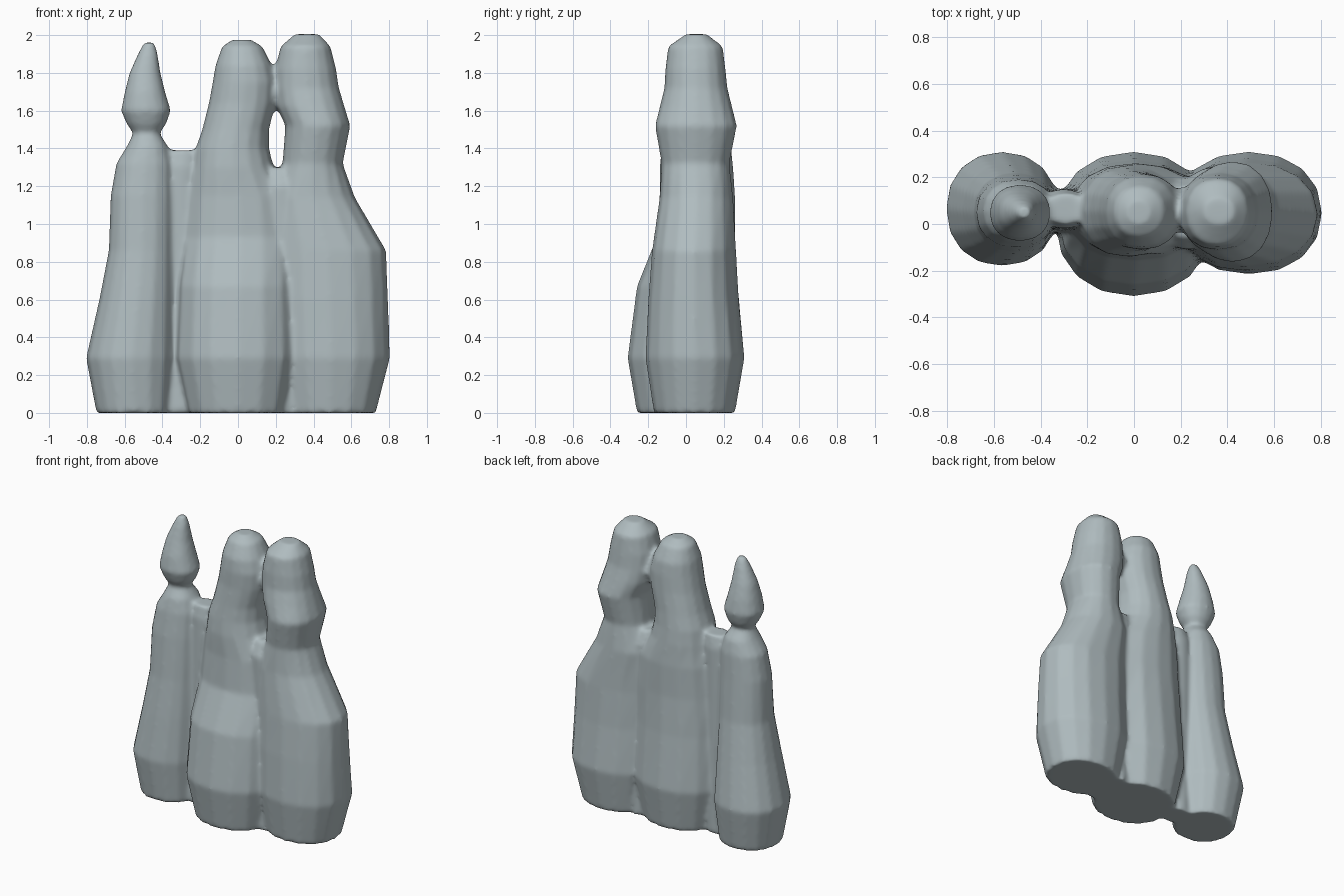
import bpy, bmesh, math

stone = bpy.data.materials.new("blue grey stone")
stone.diffuse_color = (0.43, 0.50, 0.52, 1)

SIDES = 16


def loft(bm, rings):
    """Closed tube through rings of (z, x_min, x_max, y_min, y_max)."""
    loops = []
    for z, x0, x1, y0, y1 in rings:
        cx, cy, rx, ry = (x0 + x1) / 2, (y0 + y1) / 2, (x1 - x0) / 2, (y1 - y0) / 2
        loop = []
        for i in range(SIDES):
            a = 2 * math.pi * i / SIDES
            c, s = math.cos(a), math.sin(a)
            # slightly squared ellipse
            px = math.copysign(abs(c) ** 0.92, c)
            py = math.copysign(abs(s) ** 0.92, s)
            loop.append(bm.verts.new((cx + rx * px, cy + ry * py, z)))
        loops.append(loop)
    for a, b in zip(loops, loops[1:]):
        for i in range(SIDES):
            j = (i + 1) % SIDES
            bm.faces.new((a[i], a[j], b[j], b[i]))
    bm.faces.new(list(reversed(loops[0])))
    bm.faces.new(loops[-1])


# small figure with a narrow neck and pointed head
left_figure = [
    (0.00, -0.75, -0.35, -0.14, 0.26), (0.29, -0.805, -0.325, -0.18, 0.31),
    (0.60, -0.735, -0.33, -0.15, 0.26), (0.86, -0.685, -0.335, -0.12, 0.22),
    (1.15, -0.675, -0.335, -0.10, 0.20), (1.32, -0.645, -0.34, -0.08, 0.19),
    (1.41, -0.59, -0.37, -0.06, 0.17), (1.48, -0.555, -0.415, -0.02, 0.12),
    (1.53, -0.59, -0.38, -0.05, 0.15), (1.60, -0.62, -0.355, -0.075, 0.17),
    (1.70, -0.60, -0.385, -0.06, 0.155), (1.80, -0.575, -0.41, -0.03, 0.13),
    (1.90, -0.53, -0.425, 0.00, 0.10), (1.96, -0.50, -0.44, 0.025, 0.075)]

# middle figure with a forward-bulging lower half
middle_figure = [
    (0.00, -0.27, 0.27, -0.26, 0.26), (0.29, -0.335, 0.33, -0.31, 0.31),
    (0.67, -0.32, 0.32, -0.26, 0.275), (0.93, -0.29, 0.31, -0.155, 0.26),
    (1.15, -0.27, 0.28, -0.14, 0.26), (1.30, -0.24, 0.19, -0.14, 0.25),
    (1.40, -0.225, 0.165, -0.13, 0.24), (1.50, -0.19, 0.165, -0.12, 0.23),
    (1.64, -0.155, 0.20, -0.11, 0.22), (1.75, -0.135, 0.205, -0.11, 0.215),
    (1.84, -0.12, 0.18, -0.10, 0.205), (1.94, -0.085, 0.13, -0.055, 0.16),
    (1.975, -0.03, 0.07, 0.00, 0.10)]

# right figure, wide to the side
right_figure = [
    (0.00, 0.24, 0.73, -0.17, 0.26), (0.29, 0.18, 0.805, -0.215, 0.31),
    (0.60, 0.17, 0.795, -0.20, 0.28), (0.86, 0.16, 0.785, -0.18, 0.265),
    (1.14, 0.16, 0.62, -0.14, 0.25), (1.32, 0.235, 0.555, -0.13, 0.23),
    (1.52, 0.25, 0.595, -0.165, 0.27), (1.62, 0.205, 0.565, -0.14, 0.245),
    (1.72, 0.19, 0.535, -0.115, 0.22), (1.82, 0.195, 0.52, -0.11, 0.21),
    (1.94, 0.225, 0.49, -0.095, 0.195), (2.005, 0.30, 0.43, 0.00, 0.11)]

# webs that join neighbouring figures
left_web = [(0.0, -0.40, -0.22, -0.04, 0.15), (1.30, -0.40, -0.20, -0.02, 0.15),
            (1.39, -0.38, -0.20, 0.0, 0.13)]
right_web = [(0.0, 0.14, 0.38, -0.12, 0.2), (1.2, 0.1, 0.36, -0.11, 0.2),
             (1.30, 0.12, 0.32, -0.06, 0.16)]
head_contact = [(1.62, 0.14, 0.27, 0.0, 0.12), (1.70, 0.1, 0.30, -0.04, 0.16),
                (1.79, 0.14, 0.26, 0.0, 0.12)]

bm = bmesh.new()
for part in (left_figure, middle_figure, right_figure, left_web, right_web, head_contact):
    loft(bm, part)
mesh = bpy.data.meshes.new("standing_group")
bm.to_mesh(mesh)
bm.free()
mesh.materials.append(stone)
group = bpy.data.objects.new("standing_group", mesh)
bpy.context.collection.objects.link(group)

# fuse the figures and soften the creases
remesh = group.modifiers.new("fuse", 'REMESH')
remesh.mode = 'VOXEL'
remesh.voxel_size = 0.014
remesh.use_smooth_shade = True
soften = group.modifiers.new("soften", 'SMOOTH')
soften.factor = 0.5
soften.iterations = 6
